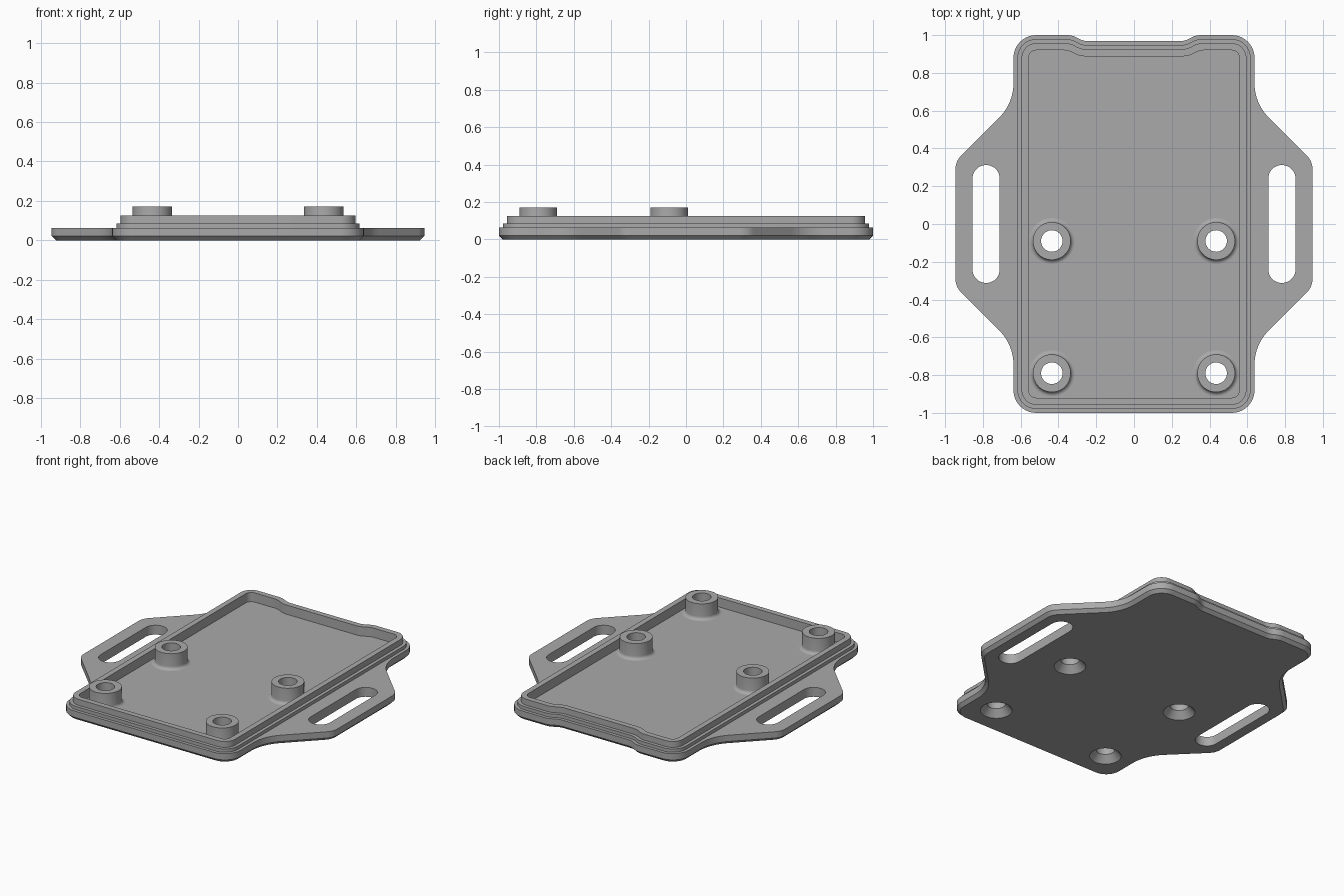
import bpy, bmesh, math
from mathutils import Vector

if "Cube" in bpy.data.objects:
    bpy.data.objects.remove(bpy.data.objects["Cube"])

grey = bpy.data.materials.new("plain grey")
grey.use_nodes = True
grey.diffuse_color = (0.4, 0.4, 0.4, 1)
grey.node_tree.nodes["Principled BSDF"].inputs["Base Color"].default_value = (0.4, 0.4, 0.4, 1)

PLATE_TOP, CHAMFER = 0.063, 0.021
BORE, SINK = 0.057, 0.097
BOSSES = [(x, y) for x in (-0.435, 0.435) for y in (-0.09, -0.79)]


def fillet(corners, steps=10):
    """Round each (x, y, radius) corner of a closed outline."""
    out, n = [], len(corners)
    for i, (x, y, r) in enumerate(corners):
        p = Vector((x, y))
        a = (Vector(corners[i - 1][:2]) - p).normalized()
        b = (Vector(corners[(i + 1) % n][:2]) - p).normalized()
        half = a.angle(b) / 2
        centre = p + (a + b).normalized() * (r / math.sin(half))
        start = p + a * (r / math.tan(half)) - centre
        end = p + b * (r / math.tan(half)) - centre
        sweep = start.angle_signed(end)
        for k in range(steps + 1):
            t = -sweep * k / steps
            c, s = math.cos(t), math.sin(t)
            out.append(centre + Vector((start.x * c - start.y * s, start.x * s + start.y * c)))
    return out


def mirrored(half):
    return half + [(-x, y, r) for x, y, r in reversed(half)]


def body_outline(d):
    """Rounded rectangle with a shallow notch in the back edge, inset by d."""
    return fillet(mirrored([
        (0.638 - d, d - 1, 0.12 - d), (0.638 - d, 1 - d, 0.12 - d),
        (0.325 + d * 0.25, 1 - d, 0.11), (0.27 + d * 0.25, 0.968 - d, 0.11)]))


def plate_outline(d):
    """Body outline plus the angled strap tabs, inset by d."""
    e = d * 0.414
    return fillet(mirrored([
        (0.638 - d, d - 1, 0.12 - d), (0.638 - d, e - 0.639, 0.256 + d),
        (0.945 - d, e - 0.332, 0.1), (0.945 - d, 0.332 - e, 0.1),
        (0.638 - d, 0.639 - e, 0.256 + d), (0.638 - d, 1 - d, 0.12 - d),
        (0.325 + d * 0.25, 1 - d, 0.11), (0.27 + d * 0.25, 0.968 - d, 0.11)]))


def circle(r, cx=0, cy=0, n=48):
    return [Vector((cx + r * math.cos(2 * math.pi * k / n),
                    cy + r * math.sin(2 * math.pi * k / n))) for k in range(n)]


def slot(cx):
    x0, x1, y, r = cx - 0.072, cx + 0.072, 0.312, 0.0715
    return fillet([(x0, -y, r), (x1, -y, r), (x1, y, r), (x0, y, r)])


def loft(bm, rings, closed=False):
    """Skin a list of (outline, z) rings; return the first and last rings."""
    loops = [[bm.verts.new((p.x, p.y, z)) for p in pts] for pts, z in rings]
    for a, b in zip(loops, loops[1:] + (loops[:1] if closed else [])):
        for k in range(len(a)):
            m = (k + 1) % len(a)
            bm.faces.new((a[k], a[m], b[m], b[k]))
    return loops[0], loops[-1]


def fill(bm, loops):
    edges = [bm.edges.get((l[k - 1], l[k])) for l in loops for k in range(len(l))]
    bmesh.ops.triangle_fill(bm, edges=edges, use_beauty=True, normal=(0, 0, 1))


def finish(bm, name):
    bmesh.ops.recalc_face_normals(bm, faces=bm.faces)
    mesh = bpy.data.meshes.new(name)
    bm.to_mesh(mesh)
    bm.free()
    mesh.materials.append(grey)
    obj = bpy.data.objects.new(name, mesh)
    bpy.context.collection.objects.link(obj)
    bpy.ops.object.select_all(action="DESELECT")
    obj.select_set(True)
    bpy.context.view_layer.objects.active = obj
    bpy.ops.object.shade_smooth_by_angle(angle=math.radians(30))
    return obj


# Base plate with strap slots and countersunk screw holes
bm = bmesh.new()
ends = [loft(bm, [(plate_outline(CHAMFER), 0), (plate_outline(0), CHAMFER),
                  (plate_outline(0), PLATE_TOP)])]
for cx in (-0.783, 0.783):
    ends.append(loft(bm, [(slot(cx), 0), (slot(cx), PLATE_TOP)]))
for x, y in BOSSES:
    ends.append(loft(bm, [(circle(SINK, x, y), 0), (circle(BORE, x, y), 0.045),
                          (circle(BORE, x, y), PLATE_TOP)]))
fill(bm, [e[0] for e in ends])
fill(bm, [e[1] for e in ends])
finish(bm, "base_plate")

# Stepped rim around the tray
bm = bmesh.new()
steps = [(0.021, PLATE_TOP), (0.021, 0.085), (0.043, 0.085),
         (0.043, 0.125), (0.08, 0.125), (0.08, PLATE_TOP)]
loft(bm, [(body_outline(d), z) for d, z in steps], closed=True)
finish(bm, "tray_rim")

# Screw bosses with a filleted foot
for i, (x, y) in enumerate(BOSSES):
    bm = bmesh.new()
    foot = 0.022
    rings = [(circle(0.1 + foot * (1 - math.sin(t)), x, y), PLATE_TOP + foot * (1 - math.cos(t)))
             for t in [math.pi / 2 * k / 6 for k in range(7)]]
    rings += [(circle(0.1, x, y), 0.17), (circle(BORE, x, y), 0.17),
              (circle(BORE, x, y), PLATE_TOP)]
    loft(bm, rings, closed=True)
    finish(bm, f"screw_boss_{i + 1}")
